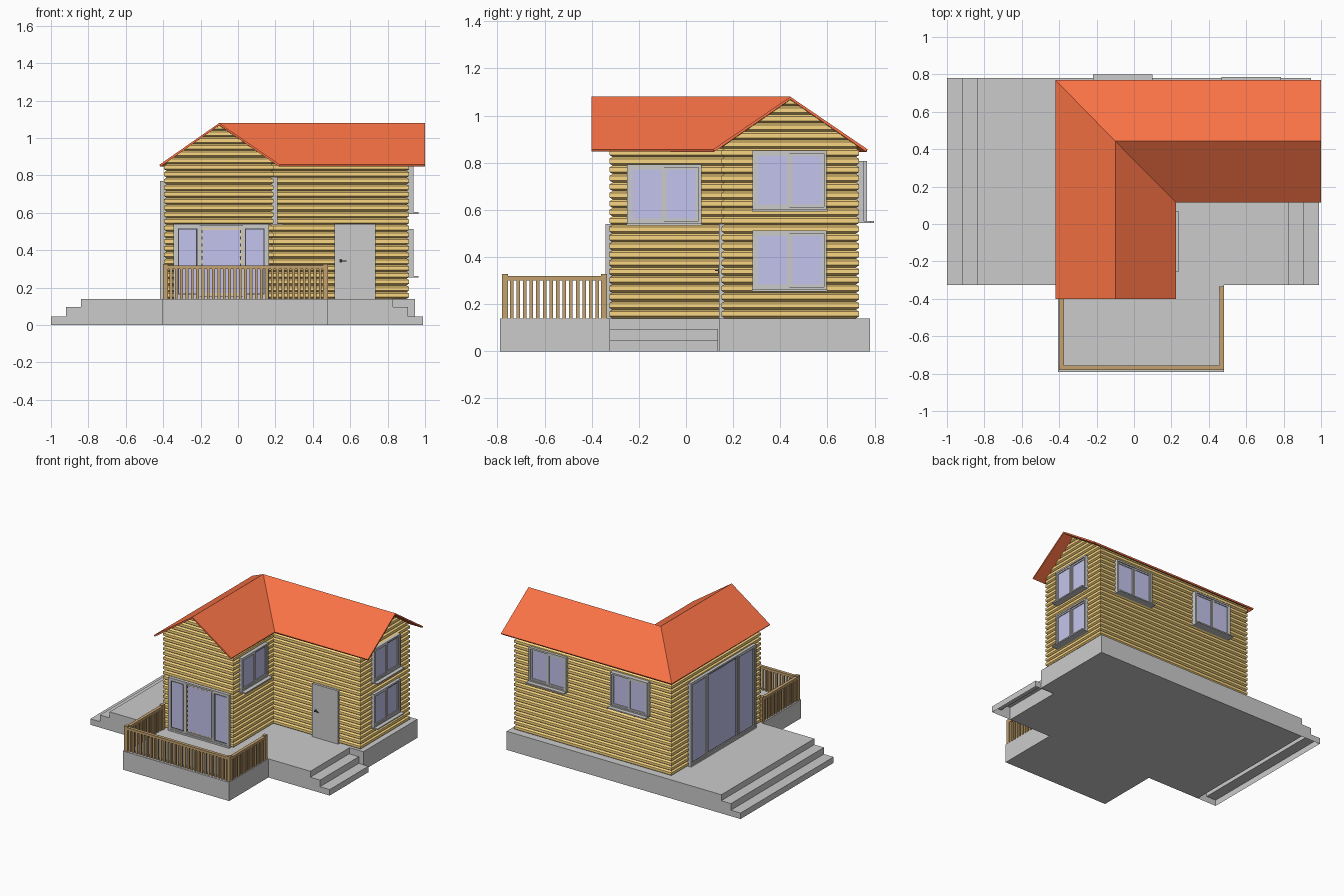
import bpy, bmesh, math
from mathutils import Vector

if "Cube" in bpy.data.objects:
    bpy.data.objects.remove(bpy.data.objects["Cube"])


def material(name, rgb):
    m = bpy.data.materials.new(name)
    m.diffuse_color = (*rgb, 1)
    m.use_nodes = True
    m.node_tree.nodes["Principled BSDF"].inputs["Base Color"].default_value = m.diffuse_color
    return m


LOGS = material("log_yellow", (0.95, 0.67, 0.22))
RED = material("roof_red", (0.95, 0.17, 0.06))
GLASS = material("glass_blue", (0.55, 0.55, 0.85))
WOOD = material("wood_brown", (0.55, 0.36, 0.16))
DARK = material("dark_seal", (0.06, 0.06, 0.07))


def finish(name, bm, mat=None):
    mesh = bpy.data.meshes.new(name)
    bm.to_mesh(mesh)
    bm.free()
    ob = bpy.data.objects.new(name, mesh)
    bpy.context.collection.objects.link(ob)
    if mat:
        mesh.materials.append(mat)
    return ob


def add_box(bm, x0, x1, y0, y1, z0, z1):
    r = bmesh.ops.create_cube(bm, size=1)
    for v in r["verts"]:
        v.co = Vector(((x0 + x1) / 2 + v.co.x * (x1 - x0),
                       (y0 + y1) / 2 + v.co.y * (y1 - y0),
                       (z0 + z1) / 2 + v.co.z * (z1 - z0)))


def prism(points, offset):
    bm = bmesh.new()
    f = bm.faces.new([bm.verts.new(p) for p in points])
    r = bmesh.ops.extrude_face_region(bm, geom=[f], use_keep_orig=True)
    for v in r["geom"]:
        if isinstance(v, bmesh.types.BMVert):
            v.co += Vector(offset)
    bmesh.ops.recalc_face_normals(bm, faces=bm.faces)
    return bm


# Concrete base with front porch and side terraces
outline = [(-0.84, -0.325), (-0.405, -0.325), (-0.405, -0.79), (0.48, -0.79), (0.48, -0.325),
           (0.83, -0.325), (0.83, 0.14), (0.945, 0.14), (0.945, 0.78), (-0.84, 0.78)]
finish("base", prism([(x, y, 0) for x, y in outline], (0, 0, 0.14)))


# Steps, open underneath
def steps(name, x_in, side, y0, y1):
    prof = [(0, 0), (0.16, 0), (0.16, 0.045), (0.08, 0.045), (0.08, 0.095), (0, 0.095)]
    bm = prism([(x_in + side * u, y0, z) for u, z in prof], (0, y1 - y0, 0))
    bm.normal_update()
    gone = [f for f in bm.faces if f.normal.z < -0.9 or f.normal.x * side < -0.9]
    bmesh.ops.delete(bm, geom=gone, context="FACES")
    finish(name, bm)


steps("left_steps", -0.84, -1, -0.325, 0.78)
steps("right_steps", 0.83, 1, -0.325, 0.135)

# Log walls: a log profile swept round each wing, trimmed to the roof slopes
CORNERS = [(-0.395, 0.735, -1, 1), (-0.395, -0.325, -1, -1), (0.19, -0.325, 1, -1),
           (0.19, 0.15, 1, -1), (0.915, 0.15, 1, -1), (0.915, 0.735, 1, 1)]
PITCH, SLOPE, RIDGE_Z = 0.036, 0.69, 1.08


def log_walls(name, ids, ridge, normals):
    bm = bmesh.new()
    rings = [(0.14, -0.014)]
    for i in range(26):
        z = 0.14 + i * PITCH
        rings += [(z + 0.009, 0), (z + 0.028, 0), (z + PITCH, -0.014)]
    rows = [[bm.verts.new((CORNERS[i][0] + CORNERS[i][2] * d,
                           CORNERS[i][1] + CORNERS[i][3] * d, z)) for i in ids]
            for z, d in rings]
    for a, b in zip(rows, rows[1:]):
        for i in range(len(ids) - 1):
            bm.faces.new((a[i], a[i + 1], b[i + 1], b[i]))
    for n in normals:
        bmesh.ops.bisect_plane(bm, geom=bm.verts[:] + bm.edges[:] + bm.faces[:],
                               plane_co=ridge, plane_no=n, clear_outer=True)
    finish(name, bm, LOGS)


log_walls("front_wing_walls", [0, 1, 2, 3], (-0.1, 0, RIDGE_Z - 0.013),
          [(SLOPE, 0, 1), (-SLOPE, 0, 1)])
log_walls("right_wing_walls", [3, 4, 5, 0], (0, 0.4425, RIDGE_Z - 0.013),
          [(0, SLOPE, 1), (0, -SLOPE, 1)])

# Roof: four slopes meeting in a hip and a valley
bm = bmesh.new()
E, R = 0.857, RIDGE_Z
pts = [(-0.42, -0.4, E), (-0.1, -0.4, R), (-0.1, 0.4425, R), (-0.42, 0.77, E), (0.225, -0.4, E),
       (0.225, 0.115, E), (1, 0.115, E), (1, 0.4425, R), (1, 0.77, E)]
vs = [bm.verts.new(p) for p in pts]
for f in [(0, 1, 2, 3), (1, 4, 5, 2), (5, 6, 7, 2), (2, 7, 8, 3)]:
    bm.faces.new([vs[i] for i in f])
roof = finish("roof", bm, RED)
mod = roof.modifiers.new("thickness", "SOLIDIFY")
mod.thickness, mod.offset = 0.012, -1


# Boxes placed on a wall: u along the wall, n outwards from it
def wall_box(bm, wall, u0, u1, n0, n1, z0, z1):
    axis, plane, s = wall
    a, b = sorted((plane + s * n0, plane + s * n1))
    if axis == "x":
        add_box(bm, a, b, u0, u1, z0, z1)
    else:
        add_box(bm, u0, u1, a, b, z0, z1)


def frame_bars(bm, wall, u0, u1, z0, z1, w, n):
    wall_box(bm, wall, u0, u0 + w, -0.03, n, z0, z1)
    wall_box(bm, wall, u1 - w, u1, -0.03, n, z0, z1)
    wall_box(bm, wall, u0 + w, u1 - w, -0.03, n, z0, z0 + w)
    wall_box(bm, wall, u0 + w, u1 - w, -0.03, n, z1 - w, z1)


def glazing(name, wall, u0, u1, z0, z1, splits, depth, sill=True, seal=False):
    frame, glass, dark = bmesh.new(), bmesh.new(), bmesh.new()
    frame_bars(frame, wall, u0, u1, z0, z1, 0.012, depth)
    if sill:
        wall_box(frame, wall, u0 - 0.003, u1 + 0.003, -0.02, 0.05, z0 - 0.006, z0 + 0.003)
    a, b = u0 + 0.012, u1 - 0.012
    for i, (s, t) in enumerate(zip(splits, splits[1:])):
        p, q = a + (b - a) * s, a + (b - a) * t
        n = depth - (0.004 if i % 2 == 0 else 0.009)
        frame_bars(frame, wall, p, q, z0 + 0.012, z1 - 0.012, 0.011, n)
        g = 0.011
        if seal:
            wall_box(dark, wall, p + g, q - g, -0.02, n - 0.008, z0 + 0.023, z1 - 0.023)
            g += 0.006
        wall_box(glass, wall, p + g, q - g, -0.02, n - 0.006, z0 + 0.012 + g, z1 - 0.012 - g)
    finish(name + "_frame", frame)
    finish(name + "_glass", glass, GLASS)
    if seal:
        finish(name + "_seal", dark, DARK)
    else:
        dark.free()


FRONT, LEFT = ("y", -0.325, -1), ("x", -0.395, -1)
RIGHT, INNER, BACK = ("x", 0.915, 1), ("x", 0.19, 1), ("y", 0.735, 1)
HALF, TRIPLE = (0, 0.5, 1), (0, 0.26, 0.74, 1)
glazing("front_glass_door", FRONT, -0.345, 0.165, 0.14, 0.54, TRIPLE, 0.016, False, True)
glazing("left_glass_door", LEFT, -0.24, 0.535, 0.14, 0.77, TRIPLE, 0.022, False, True)
glazing("right_upper_window", RIGHT, 0.283, 0.597, 0.6, 0.852, HALF, 0.022)
glazing("right_lower_window", RIGHT, 0.283, 0.597, 0.26, 0.512, HALF, 0.022)
glazing("inner_window", INNER, -0.25, 0.065, 0.54, 0.792, HALF, 0.02)
glazing("back_window_left", ("y", 0.748, 1), -0.215, 0.095, 0.55, 0.807, HALF, 0.02)
glazing("back_window_right", BACK, 0.47, 0.782, 0.55, 0.807, HALF, 0.02)

# Entrance door and lever handle
bm = bmesh.new()
add_box(bm, 0.517, 0.735, 0.14, 0.17, 0.14, 0.54)
finish("entrance_door", bm)
bm = bmesh.new()
add_box(bm, 0.542, 0.555, 0.136, 0.141, 0.333, 0.352)
add_box(bm, 0.546, 0.552, 0.126, 0.137, 0.34, 0.346)
add_box(bm, 0.546, 0.58, 0.124, 0.129, 0.34, 0.346)
finish("door_handle", bm, DARK)

# Porch railing: posts, top rails and balusters
bm = bmesh.new()
X0, X1, Y0, Y1 = -0.387, 0.468, -0.768, -0.348
for x in (X0, X1):
    for y in (Y0, Y1):
        add_box(bm, x - 0.013, x + 0.013, y - 0.013, y + 0.013, 0.14, 0.327)
finish("railing_posts", bm, WOOD)
bm = bmesh.new()
add_box(bm, X0, X1, Y0 - 0.012, Y0 + 0.012, 0.3, 0.319)
for x in (X0, X1):
    add_box(bm, x - 0.012, x + 0.012, Y0 + 0.012, Y1, 0.3, 0.319)
finish("railing_top", bm, WOOD)
bm = bmesh.new()


def baluster(x, y):
    add_box(bm, x - 0.0075, x + 0.0075, y - 0.0075, y + 0.0075, 0.14, 0.3)


for i in range(1, 30):
    baluster(X0 + (X1 - X0) * i / 30, Y0)
for i in range(1, 15):
    for x in (X0, X1):
        baluster(x, Y0 + (Y1 - Y0) * i / 15)
finish("railing_balusters", bm, WOOD)
